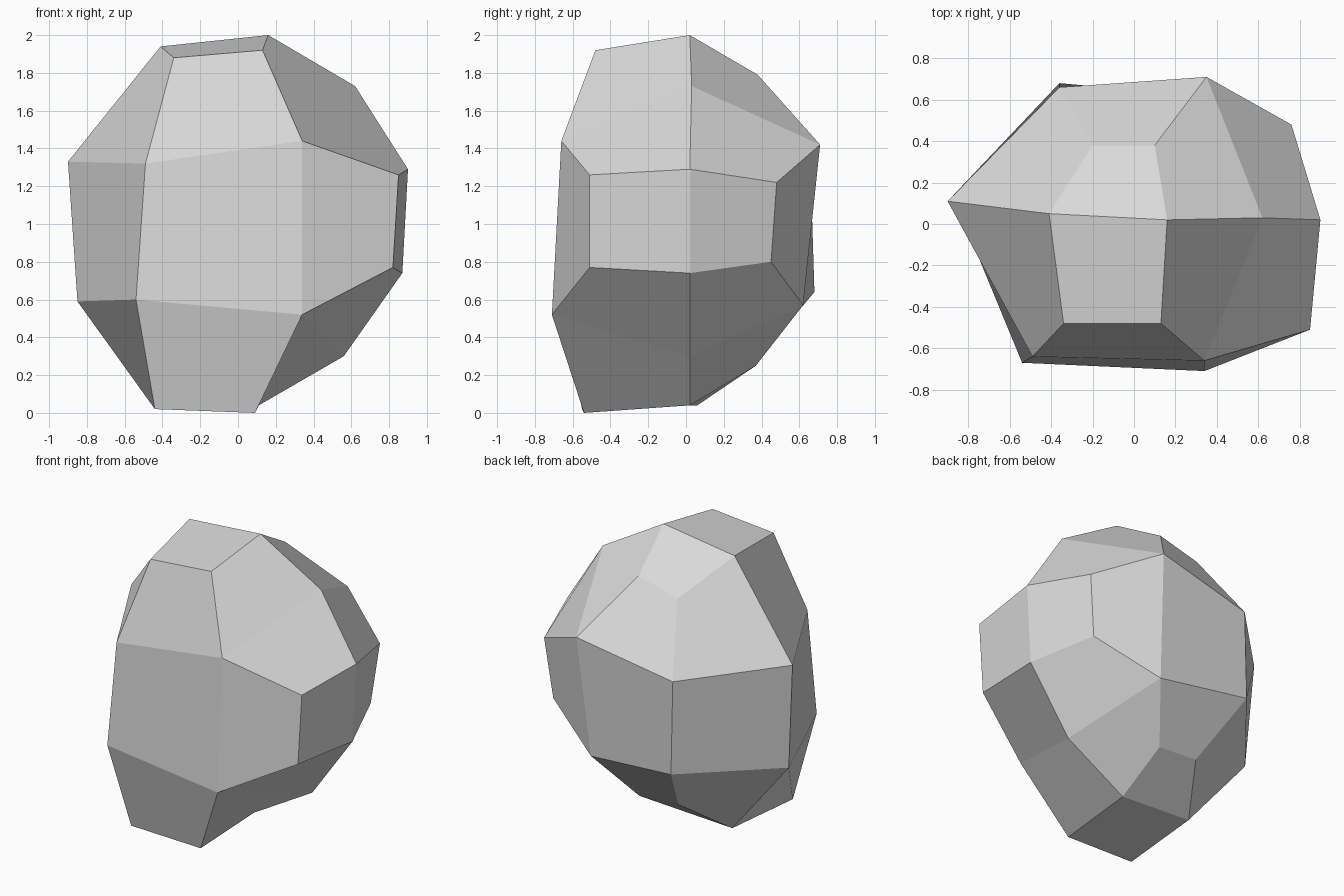
import bpy
import bmesh

# Remove the default cube only
default_cube = bpy.data.objects.get("Cube")
if default_cube:
    bpy.data.objects.remove(default_cube, do_unlink=True)

# Stone material
stone = bpy.data.materials.new("stone_grey")
stone.use_nodes = True
grey = (0.7, 0.7, 0.7, 1.0)
stone.diffuse_color = grey
stone.node_tree.nodes["Principled BSDF"].inputs["Base Color"].default_value = grey

# Corner positions in hundredths of a unit.
# Each belt runs round the stone from the front left corner to the left tip.
upper_belt = [(-49, -64, 132), (34, -66, 144), (85, -51, 126), (90, 2, 129),
              (76, 48, 122), (35, 71, 142), (-36, 66, 128), (-90, 11, 133)]
lower_belt = [(-54, -67, 60), (34, -71, 52), (82, -51, 77), (87, 2, 74),
              (71, 45, 80), (30, 62, 57), (-36, 68, 64), (-85, 8, 59)]

# Each cap: front left, front right, middle right, middle left,
# back right, back left, right shoulder
top_cap = [(-34, -48, 188), (13, -48, 192), (16, 2, 200), (-41, 5, 194),
           (10, 38, 179), (-20, 38, 171), (62, 3, 173)]
bottom_cap = [(-44, -55, 2), (9, -54, 0), (11, 2, 4), (-40, 6, 4),
              (10, 37, 25), (-20, 37, 27), (56, 2, 30)]

# Facets between a belt (capital letters) and its cap (small letters)
BELT_KEYS = "ABCDEFGH"
CAP_KEYS = "tuvwxyz"
CAP_FACETS = ["tuvw", "wvxy", "ABut", "HAtw", "GHwy",
              "FGyx", "Bzvu", "vzFx", "BCDz", "zDEF"]


def add_corners(bm, points):
    """Create one vertex for every listed corner."""
    return [bm.verts.new([value / 100 for value in point]) for point in points]


def add_cap(bm, belt, points):
    """Close one end of the stone with a faceted cap."""
    corners = dict(zip(BELT_KEYS, belt))
    corners.update(zip(CAP_KEYS, add_corners(bm, points)))
    for facet in CAP_FACETS:
        bm.faces.new([corners[key] for key in facet])


def build_stone():
    bm = bmesh.new()
    upper = add_corners(bm, upper_belt)
    lower = add_corners(bm, lower_belt)

    # Wall of facets joining the two belts
    for i in range(len(upper)):
        j = (i + 1) % len(upper)
        bm.faces.new([lower[i], lower[j], upper[j], upper[i]])

    # Top and bottom caps share the same facet layout
    add_cap(bm, upper, top_cap)
    add_cap(bm, lower, bottom_cap)

    bmesh.ops.recalc_face_normals(bm, faces=bm.faces[:])
    mesh = bpy.data.meshes.new("boulder")
    bm.to_mesh(mesh)
    bm.free()
    mesh.materials.append(stone)
    boulder = bpy.data.objects.new("boulder", mesh)
    bpy.context.scene.collection.objects.link(boulder)


build_stone()
